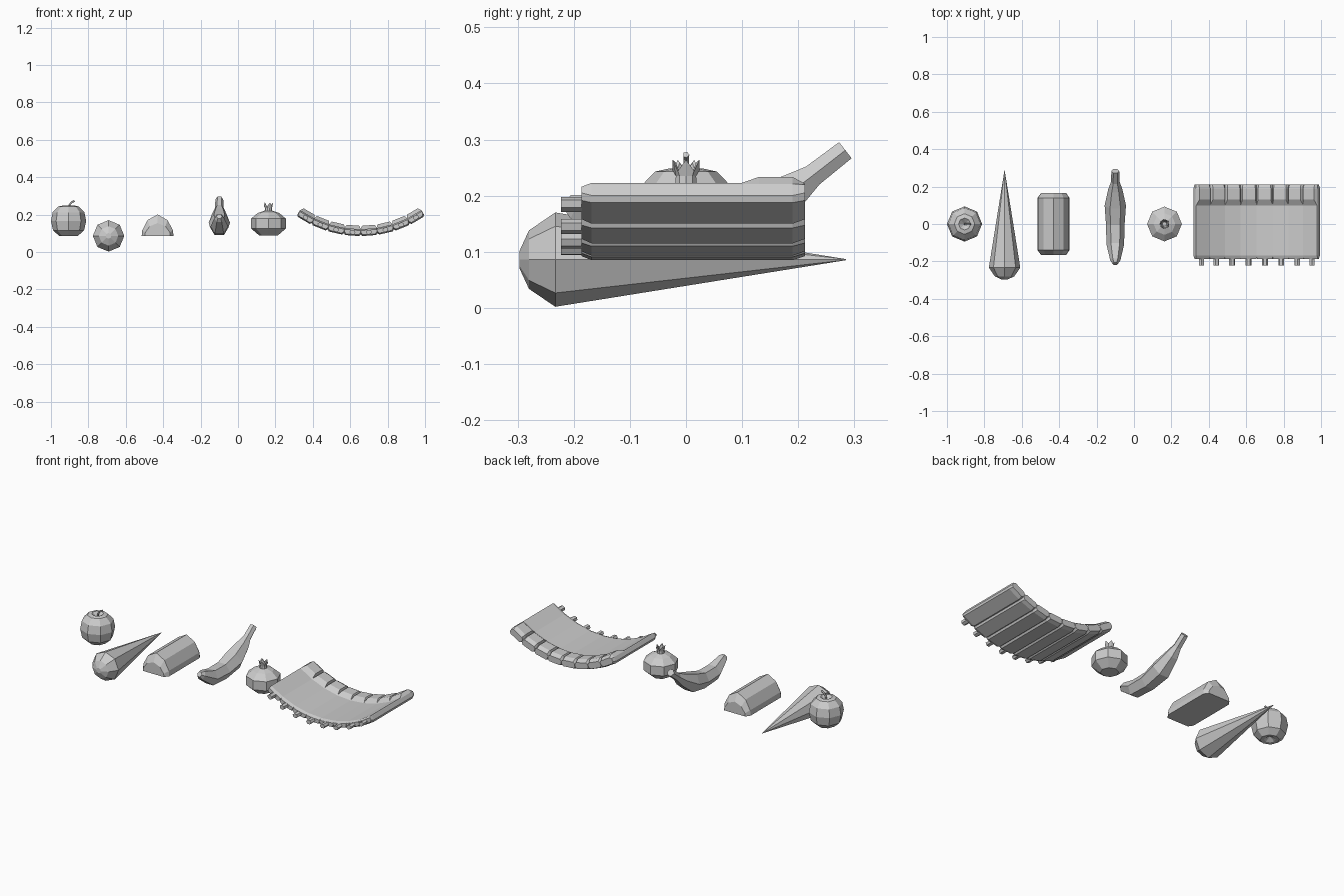
import bpy, bmesh
from math import sin, cos, pi, radians
from mathutils import Vector, Matrix

if "Cube" in bpy.data.objects:
    bpy.data.objects.remove(bpy.data.objects["Cube"])


def loft(name, rings, matrix=Matrix(), cap=True):
    """Skin a list of equal-length closed rings, flat shaded."""
    bm = bmesh.new()
    vs = [[bm.verts.new(matrix @ Vector(p)) for p in r] for r in rings]
    n = len(vs[0])
    for a, b in zip(vs, vs[1:]):
        for i in range(n):
            j = (i + 1) % n
            bm.faces.new((a[i], a[j], b[j], b[i]))
    if cap:
        bm.faces.new(vs[0][::-1])
        bm.faces.new(vs[-1])
    bmesh.ops.remove_doubles(bm, verts=bm.verts, dist=0.0005)
    bmesh.ops.recalc_face_normals(bm, faces=bm.faces)
    me = bpy.data.meshes.new(name)
    bm.to_mesh(me)
    bm.free()
    ob = bpy.data.objects.new(name, me)
    bpy.context.collection.objects.link(ob)
    return ob


def lathe(name, profile, matrix, n=8):
    """Revolve (radius, height) pairs around local z."""
    return loft(name, [[(r * cos(2 * pi * i / n), r * sin(2 * pi * i / n), z)
                        for i in range(n)] for r, z in profile], matrix)


def tube(name, path, axis_x, n):
    """Tube with its own radius per point; path entries are (point, radius)."""
    pts = [Vector(p) for p, _ in path]
    rings = []
    for k, (p, r) in enumerate(path):
        d = (pts[min(k + 1, len(pts) - 1)] - pts[max(k - 1, 0)]).normalized()
        u = Vector(axis_x)
        v = d.cross(u)
        rings.append([pts[k] + r * (u * cos(2 * pi * i / n) + v * sin(2 * pi * i / n))
                      for i in range(n)])
    return loft(name, rings)


# Apple with dimples and a bent stem
lathe("apple", [(.002, .105), (.03, .087), (.05, .086), (.083, .115), (.094, .165),
                (.085, .212), (.055, .243), (.032, .248), (.002, .225)],
      Matrix.Translation((-.906, 0, 0)))
tube("apple_stem", [((-.906, 0, .222), .005), ((-.902, 0, .25), .005),
                    ((-.89, 0, .266), .005), ((-.874, 0, .273), .006)], (0, 1, 0), 5)

# Carrot lying along y
lathe("carrot", [(.015, -.297), (.052, -.28), (.084, -.233), (.001, .285)],
      Matrix.Translation((-.692, 0, .086)) @ Matrix.Rotation(-pi / 2, 4, 'X'))

# Bread loaf: arched section with tapered ends
arch = [(-.085, 0), (-.082, .03), (-.053, .085), (0, .114), (.053, .085), (.082, .03), (.085, 0)]
loft("bread_loaf", [[(-.43 + x * s, y, .086 + z * h) for x, z in arch]
                    for y, s, h in [(-.165, .8, .6), (-.14, 1, 1), (.14, 1, 1), (.165, .8, .6)]])

# Banana with raised tip and stalk
banana = [(-.212, .19, .015), (-.195, .18, .027), (-.11, .136, .047), (.0, .133, .05),
          (.1, .157, .057), (.185, .205, .038), (.226, .236, .023), (.284, .281, .021)]
tube("banana", [((-.1, y, z), r) for y, z, r in banana], (1, 0, 0), 6)

# Pomegranate with a pointed crown
pom = Matrix.Translation((.163, 0, 0))
lathe("pomegranate", [(.048, .087), (.093, .125), (.093, .178), (.058, .208), (.022, .22)], pom)
n = 10
ring = lambda r, za, zb: [(r * cos(2 * pi * i / n), r * sin(2 * pi * i / n), zb if i % 2 else za)
                          for i in range(n)]
loft("pomegranate_crown", [ring(.021, .212, .212), ring(.019, .235, .235), ring(.025, .264, .244),
                           ring(.019, .259, .24), ring(.012, .222, .222)], pom)

# Rack of ribs: eight tilted segments along an arc, each with a bone
COUNT, R, STEP = 8, .6, radians(8.7)
# y, inset of the ends, height of the top, half width of the top
SECTIONS = [(-.186, .01, .03, .042), (-.168, 0, .037, .044), (.1, 0, .037, .044),
            (.13, 0, .055, .034), (.19, 0, .055, .034), (.212, .01, .042, .032)]
for k in range(COUNT):
    t = (k - (COUNT - 1) / 2) * STEP
    m = (Matrix.Translation((.656 + R * sin(t), 0, .086 + R * (1 - cos(t))))
         @ Matrix.Rotation(-t, 4, 'Y'))
    rings = []
    for y, inset, h, a in SECTIONS:
        b, s = .037 - inset * .4, .0455 - inset * .3
        z0, z2 = inset * .7, min(.034, h - .004)
        rings.append([(-b, y, z0), (b, y, z0), (s, y, .01 + z0), (s, y, z2),
                      (a, y, h), (-a, y, h), (-s, y, z2), (-s, y, .01 + z0)])
    loft("rib_meat_%d" % (k + 1), rings, m)
    loft("rib_bone_%d" % (k + 1),
         [[(.016 * cos(i * pi / 3), y, .018 + .013 * sin(i * pi / 3)) for i in range(6)]
          for y in (-.223, -.17)], m)
